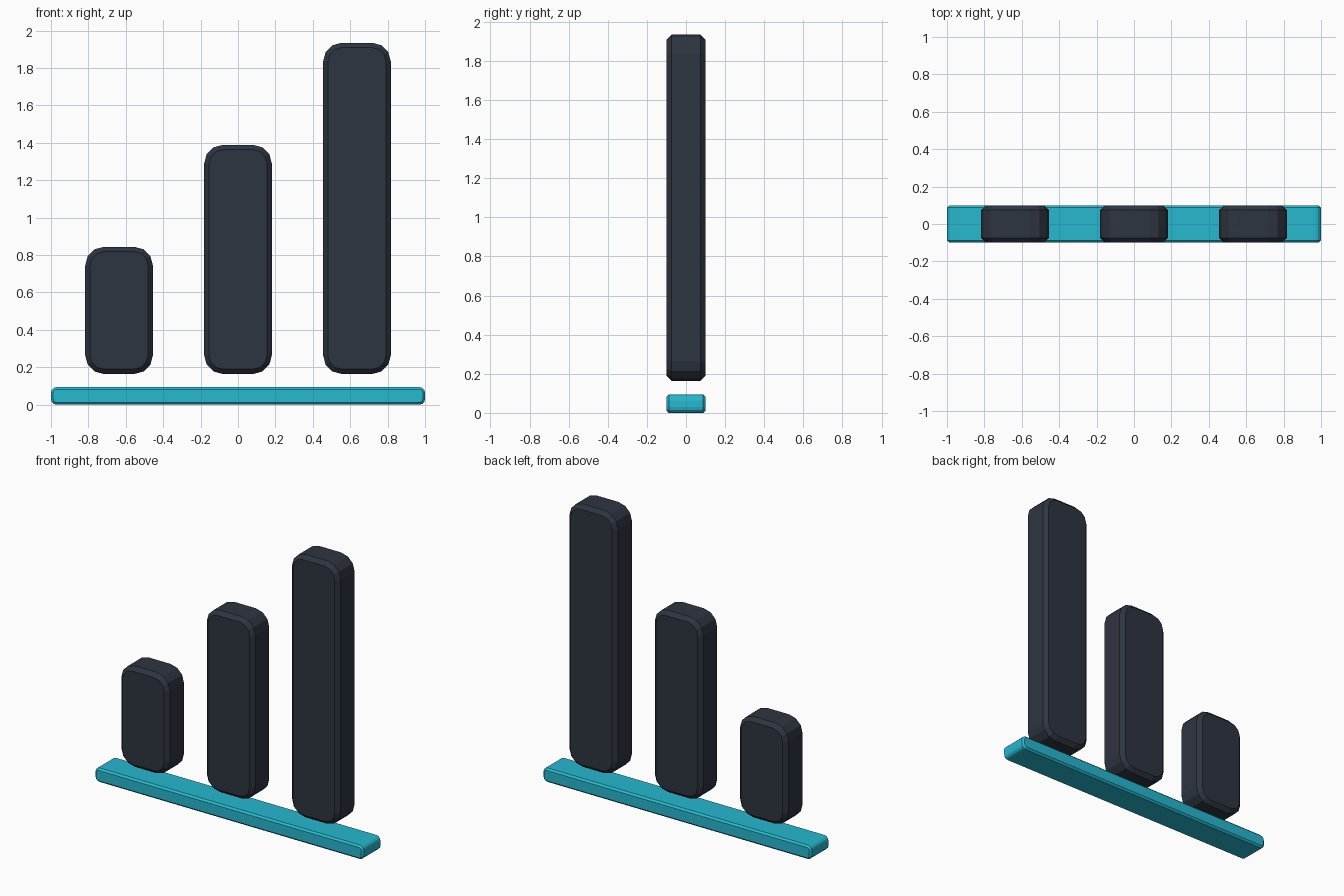
import bpy, bmesh, math

if "Cube" in bpy.data.objects:
    bpy.data.objects.remove(bpy.data.objects["Cube"])


def make_material(name, color):
    mat = bpy.data.materials.new(name)
    mat.diffuse_color = color
    mat.use_nodes = True
    mat.node_tree.nodes["Principled BSDF"].inputs["Base Color"].default_value = mat.diffuse_color
    return mat


def rounded_rect(w, h, r, segments=3):
    """Outline in the xz plane, centred on the origin."""
    points = []
    for i, (sx, sz) in enumerate([(1, 1), (-1, 1), (-1, -1), (1, -1)]):
        for k in range(segments + 1):
            a = math.pi / 2 * (i + k / segments)
            points.append((sx * (w / 2 - r) + r * math.cos(a),
                           sz * (h / 2 - r) + r * math.sin(a)))
    return points


def rounded_slab(name, x, z0, z1, width, depth, radius, chamfer, mat):
    """Rounded rectangle extruded along y, with chamfered front and back rims."""
    h, d, c = z1 - z0, depth / 2, chamfer
    bm = bmesh.new()
    rings = []
    for y, inset in [(-d, c), (-d + c, 0), (d - c, 0), (d, c)]:
        outline = rounded_rect(width - 2 * inset, h - 2 * inset, radius - inset)
        rings.append([bm.verts.new((px, y, pz)) for px, pz in outline])
    n = len(rings[0])
    for a, b in zip(rings, rings[1:]):
        for i in range(n):
            j = (i + 1) % n
            bm.faces.new((a[i], a[j], b[j], b[i]))
    bm.faces.new(rings[0])
    bm.faces.new(rings[-1])
    bmesh.ops.recalc_face_normals(bm, faces=bm.faces[:])
    mesh = bpy.data.meshes.new(name)
    bm.to_mesh(mesh)
    bm.free()
    mesh.materials.append(mat)
    obj = bpy.data.objects.new(name, mesh)
    obj.location = (x, 0, (z0 + z1) / 2)
    bpy.context.collection.objects.link(obj)
    return obj


slate = make_material("slate", (0.027, 0.035, 0.052, 1))
teal = make_material("teal", (0.02, 0.48, 0.63, 1))

# Baseline strip
rounded_slab("baseline", 0, 0, 0.094, 2.0, 0.2, 0.03, 0.012, teal)

# Three rising bars
for name, x, top in [("short_bar", -0.636, 0.844),
                     ("middle_bar", 0, 1.389),
                     ("tall_bar", 0.636, 1.935)]:
    rounded_slab(name, x, 0.164, top, 0.362, 0.2, 0.1, 0.026, slate)
